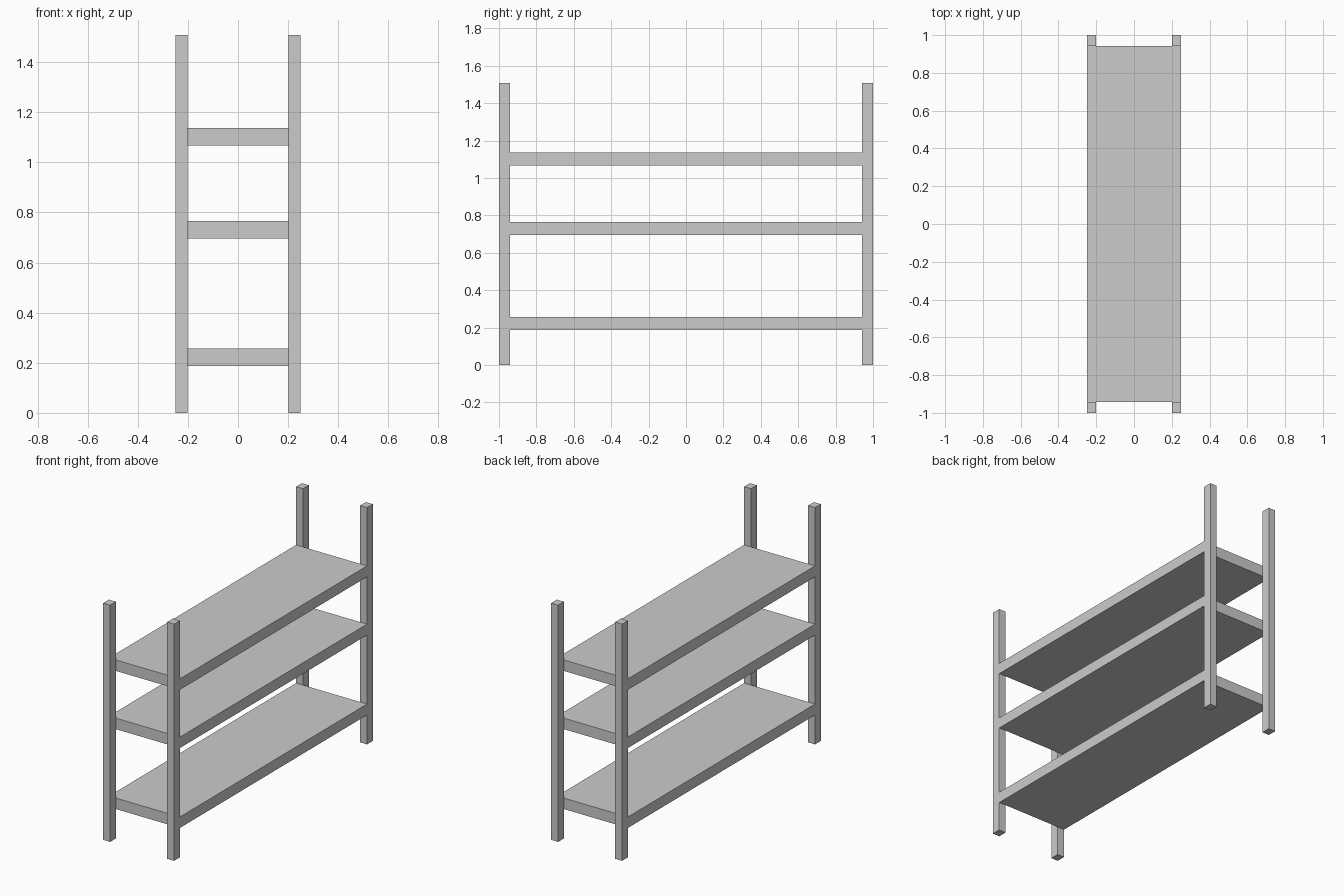
import bpy

if "Cube" in bpy.data.objects:
    bpy.data.objects.remove(bpy.data.objects["Cube"])

HALF_X, HALF_Y, HEIGHT = 0.25, 1.0, 1.508
POST_X, POST_Y = 0.049, 0.058
SHELF_THICKNESS = 0.07


def box(name, center, size):
    bpy.ops.mesh.primitive_cube_add(size=1, location=center)
    obj = bpy.context.object
    obj.name = name
    obj.scale = size
    bpy.ops.object.transform_apply(location=False, rotation=False, scale=True)
    return obj


# Four corner posts
for side, sx in (("left", -1), ("right", 1)):
    for end, sy in (("front", -1), ("back", 1)):
        box(f"{end}_{side}_post",
            (sx * (HALF_X - POST_X / 2), sy * (HALF_Y - POST_Y / 2), HEIGHT / 2),
            (POST_X, POST_Y, HEIGHT))

# Three shelves fitted between the front and back posts
for name, z in (("lower_shelf", 0.222), ("middle_shelf", 0.731), ("upper_shelf", 1.102)):
    box(name, (0, 0, z), (2 * HALF_X, 2 * (HALF_Y - POST_Y), SHELF_THICKNESS))
